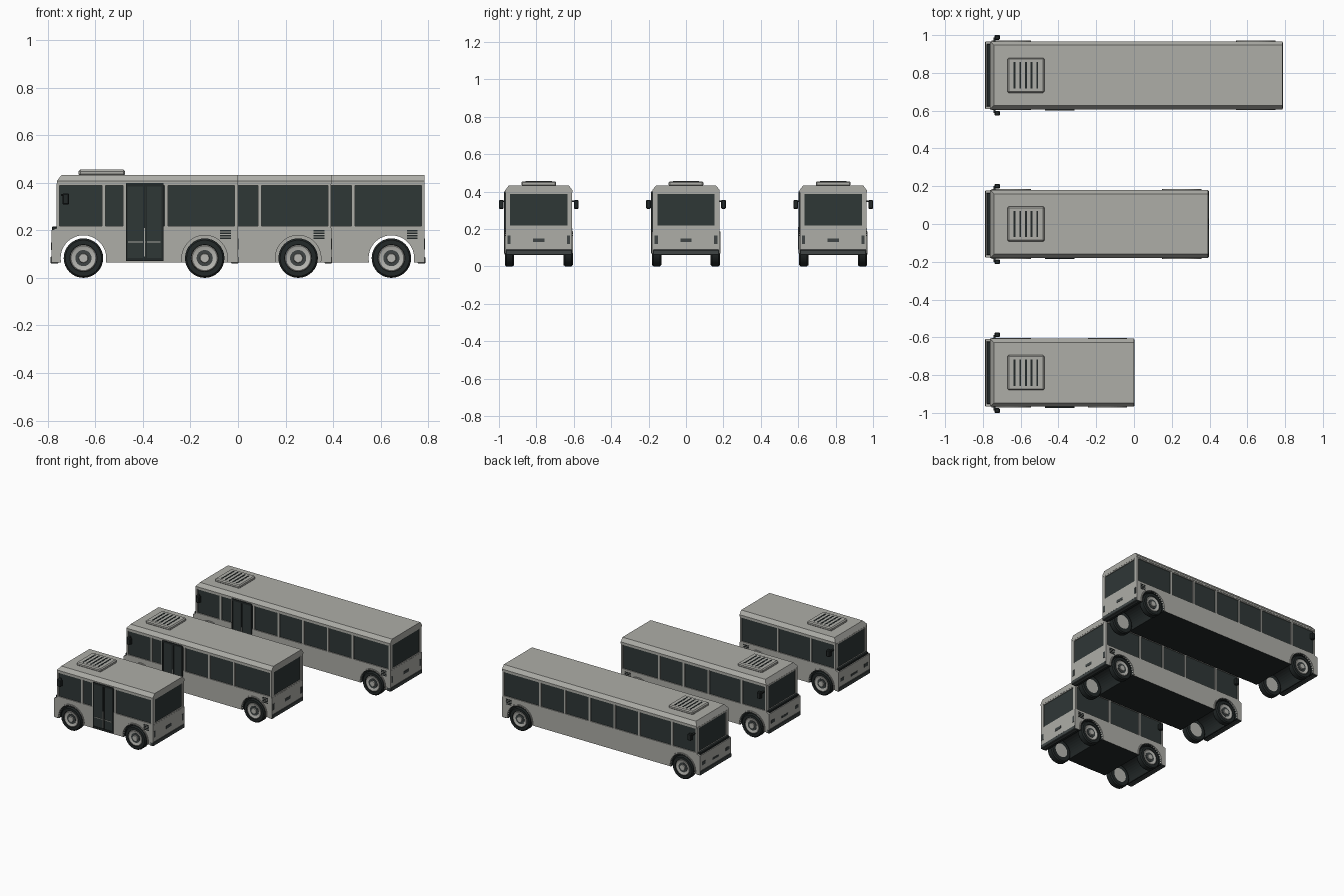
import bpy, bmesh, math
from mathutils import Vector

cube = bpy.data.objects.get("Cube")
if cube:
    bpy.data.objects.remove(cube)


def material(name, rgb):
    m = bpy.data.materials.new(name)
    m.use_nodes = True
    m.diffuse_color = (*rgb, 1)
    m.node_tree.nodes["Principled BSDF"].inputs["Base Color"].default_value = (*rgb, 1)
    return m


GREY = material("body grey", (0.42, 0.42, 0.39))
GLASS = material("dark glass", (0.028, 0.038, 0.037))
BLACK = material("rubber black", (0.016, 0.021, 0.021))
TRIM = material("trim charcoal", (0.05, 0.06, 0.06))
RIM = material("rim light grey", (0.47, 0.47, 0.44))

FRONT, HALF = -0.785, 0.178
SILL, EAVE, TOP = 0.21, 0.395, 0.433
WHEEL_R, ARCH_R = 0.083, 0.096


def finish(bm, name, mats):
    bmesh.ops.recalc_face_normals(bm, faces=bm.faces)
    me = bpy.data.meshes.new(name)
    bm.to_mesh(me)
    bm.free()
    ob = bpy.data.objects.new(name, me)
    bpy.context.collection.objects.link(ob)
    for m in mats:
        me.materials.append(m)
    return ob


def box(name, x, y, z, mat, bevel=0):
    """Box spanning three (low, high) ranges."""
    bm = bmesh.new()
    bmesh.ops.create_cube(bm, size=1)
    for v in bm.verts:
        v.co = Vector([(a + b) / 2 + c * (b - a) for c, (a, b) in zip(v.co, (x, y, z))])
    if bevel:
        bmesh.ops.bevel(bm, geom=bm.edges[:], offset=bevel, segments=1, affect='EDGES')
    return finish(bm, name, [mat])


def prism(name, points, direction, mats):
    """Extrude a closed outline along a direction."""
    bm = bmesh.new()
    face = bm.faces.new([bm.verts.new(p) for p in points])
    new = bmesh.ops.extrude_face_region(bm, geom=[face])["geom"]
    bmesh.ops.translate(bm, vec=direction, verts=[v for v in new if isinstance(v, bmesh.types.BMVert)])
    return finish(bm, name, mats)


def arc(cx, radius, z_floor, steps=20):
    """Arch points from left to right over a wheel."""
    a = math.asin((z_floor - WHEEL_R) / radius)
    return [(cx + radius * math.cos(t), WHEEL_R + radius * math.sin(t))
            for t in (math.pi - a - i * (math.pi - 2 * a) / steps for i in range(steps + 1))]


def lathe(name, profile, x, y, side, mat, steps=32):
    """Spin (radius, outward offset) pairs about a wheel axle."""
    bm = bmesh.new()
    vs = [bm.verts.new((x + r, y + side * o, WHEEL_R)) for r, o in profile]
    es = [bm.edges.new(p) for p in zip(vs, vs[1:])]
    bmesh.ops.spin(bm, geom=vs + es, cent=(x, y, WHEEL_R), axis=(0, 1, 0),
                   angle=2 * math.pi, steps=steps)
    bmesh.ops.remove_doubles(bm, verts=bm.verts[:], dist=0.0004)
    ob = finish(bm, name, [mat])
    bpy.ops.object.select_all(action='DESELECT')
    ob.select_set(True)
    bpy.context.view_layer.objects.active = ob
    bpy.ops.object.shade_smooth_by_angle(angle=math.radians(35))


def wheel(x, yc, side):
    y = yc + side * 0.14
    lathe("tyre", [(0.05, -0.008), (0.076, -0.008), (WHEEL_R, 0), (WHEEL_R, 0.034),
                   (0.076, 0.042), (0.057, 0.042), (0.054, 0.034)], x, y, side, BLACK)
    lathe("rim", [(0.0, -0.004), (0.056, -0.004), (0.056, 0.037), (0.052, 0.04),
                  (0.034, 0.034), (0.0, 0.034)], x, y, side, RIM)
    lathe("hub_recess", [(0.034, 0.032), (0.034, 0.037), (0.0, 0.037)], x, y, side, TRIM)
    lathe("hub_cap", [(0.02, 0.036), (0.018, 0.043), (0.0, 0.043)], x, y, side, RIM)


def side_range(yc, side, inner, outer):
    return tuple(sorted((yc + side * inner, yc + side * outer)))


def build_bus(yc, end):
    axles = (-0.65, end - 0.14)
    across = (yc - HALF, yc + HALF)

    # Lower body with wheel tunnels; undersides are dark
    outline = [(FRONT, SILL - 0.01), (FRONT, 0.065)]
    for x in axles:
        outline += arc(x, ARCH_R, 0.065)
    outline += [(end, 0.065), (end, SILL), (FRONT + 0.025, SILL)]
    body = prism("lower_body", [(x, across[0], z) for x, z in outline],
                 (0, 2 * HALF, 0), [GREY, BLACK])
    for p in body.data.polygons:
        c = p.center
        in_arch = any(math.hypot(c.x - x, c.z - WHEEL_R) < ARCH_R + 0.002 for x in axles)
        if abs(p.normal.y) < 0.5 and (p.normal.z < -0.9 or in_arch):
            p.material_index = 1

    # Glazed cabin, cowl, bumpers and roof
    box("cabin_glass", (FRONT + 0.026, end - 0.006), (yc - 0.171, yc + 0.171), (SILL, EAVE + 0.005), GLASS)
    box("windscreen_cowl", (FRONT + 0.003, FRONT + 0.035), (yc - 0.165, yc + 0.165), (0.2, 0.217), BLACK, 0.003)
    for name, x in (("front_bumper", (FRONT - 0.004, FRONT + 0.03)), ("rear_bumper", (end - 0.03, end + 0.003))):
        box(name, x, (yc - HALF, yc + HALF), (0.06, 0.09), TRIM, 0.004)
    section = [(-0.18, EAVE), (-0.18, 0.407), (-0.16, TOP), (0.16, TOP), (0.18, 0.407), (0.18, EAVE)]
    roof = prism("roof", [(FRONT + 0.023, yc + y, z) for y, z in section],
                 (end - FRONT - 0.023, 0, 0), [GREY])
    for v in roof.data.vertices:
        if v.co.z > TOP - 0.002 and v.co.x < FRONT + 0.1:
            v.co.x += 0.02

    # Roof cooling unit with slots
    box("roof_unit", (-0.67, -0.475), (yc - 0.093, yc + 0.093), (TOP - 0.004, 0.455), GREY, 0.007)
    for i in range(5):
        x = -0.632 + i * 0.03
        box("roof_slot", (x - 0.005, x + 0.005), (yc - 0.07, yc + 0.07), (0.452, 0.4565), BLACK)

    # End frames around windscreen and rear window
    for name, x in (("windscreen", (FRONT + 0.022, FRONT + 0.034)), ("rear_window", (end - 0.014, end - 0.001))):
        for s in (-1, 1):
            box(name + "_post", x, side_range(yc, s, 0.153, HALF), (SILL - 0.005, EAVE + 0.002), GREY)
        for z in ((SILL - 0.002, SILL + 0.009), (EAVE - 0.008, EAVE + 0.002)):
            box(name + "_rail", x, across, z, GREY)

    # Bay pillars on both sides
    bays = round((end - 0.295 + 0.295) / 0.195)
    shared = [-0.565, -0.302] + [-0.302 + 0.1965 * (i + 1) for i in range(bays)]
    for s in (-1, 1):
        y = side_range(yc, s, 0.165, HALF)
        for x in shared + ([-0.476] if s < 0 else []):
            box("window_pillar", (x - 0.007, x + 0.007), y, (SILL - 0.002, EAVE + 0.002), GREY)
        for z in ((SILL - 0.002, SILL + 0.008), (EAVE - 0.007, EAVE + 0.002)):
            box("window_rail", (FRONT + 0.026, end - 0.002), y, z, GREY)

        # Wheels and raised arch lips
        for x in axles:
            wheel(x, yc, s)
            lip = arc(x, ARCH_R + 0.008, 0.068) + arc(x, ARCH_R, 0.068)[::-1]
            prism("arch_lip", [(px, yc + s * (HALF - 0.01), pz) for px, pz in lip],
                  (0, s * 0.016, 0), [GREY])

        # Engine vents
        for i in range(4):
            z = 0.163 + i * 0.011
            box("engine_vent", (end - 0.075, end - 0.03), side_range(yc, s, HALF - 0.002, HALF + 0.002),
                (z, z + 0.006), BLACK)

        # Mirrors
        box("mirror", (-0.738, -0.71), side_range(yc, s, 0.188, 0.213), (0.308, 0.355), BLACK, 0.004)
        box("mirror_arm", (-0.745, -0.732), side_range(yc, s, 0.165, 0.2), (0.345, 0.353), BLACK)

        # Head and tail lamps
        box("headlamp", (FRONT - 0.002, FRONT + 0.002), side_range(yc, s, 0.115, 0.155), (0.125, 0.148), TRIM)
        box("tail_lamp", (end - 0.002, end + 0.002), side_range(yc, s, 0.15, 0.168), (0.12, 0.165), TRIM)

    # Number plate recesses
    box("front_plate", (FRONT - 0.002, FRONT + 0.002), (yc - 0.035, yc + 0.035), (0.118, 0.132), TRIM)
    box("rear_plate", (end - 0.002, end + 0.002), (yc - 0.03, yc + 0.03), (0.13, 0.15), TRIM)

    # Folding door: panel, leaf frames and push bars
    y0 = yc - HALF
    box("door_panel", (-0.472, -0.315), (y0 - 0.004, y0 + 0.01), (0.07, EAVE - 0.003), GLASS)
    for x in (-0.472, -0.399, -0.389, -0.321):
        box("door_stile", (x, x + 0.007), (y0 - 0.008, y0), (0.07, EAVE - 0.003), BLACK)
    for z in (0.07, 0.385):
        box("door_rail", (-0.472, -0.314), (y0 - 0.008, y0), (z, z + 0.014), BLACK)
    box("door_seam", (-0.395, -0.391), (y0 - 0.009, y0), (0.09, SILL), GREY)
    box("door_bar", (-0.462, -0.325), (y0 - 0.007, y0), (0.148, 0.152), GREY)


# Short, medium and long buses side by side
for centre_y, rear_x in ((-0.787, 0.0), (0.0, 0.393), (0.787, 0.785)):
    build_bus(centre_y, rear_x)
